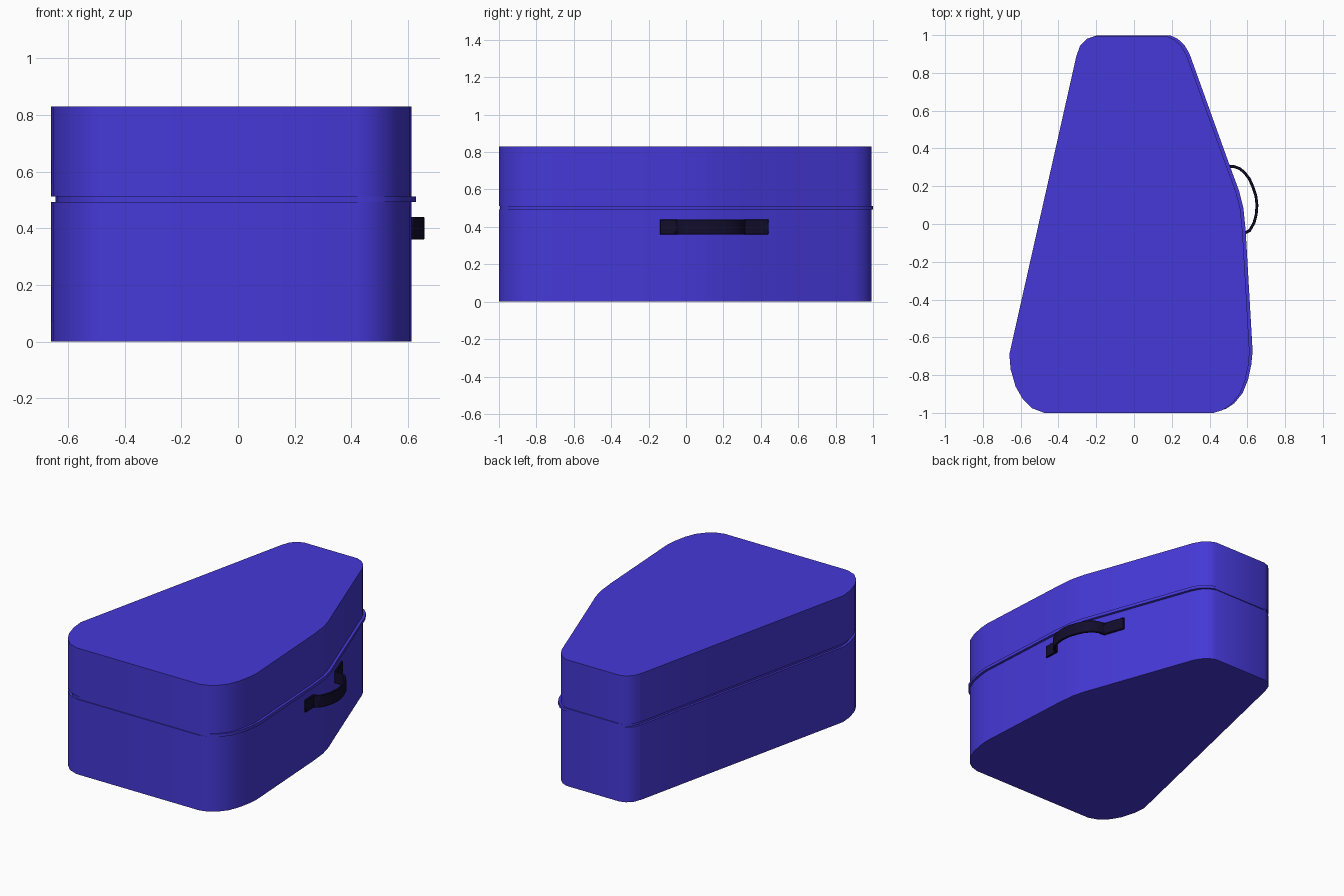
import bpy, bmesh
from mathutils import Vector

if "Cube" in bpy.data.objects:
    bpy.data.objects.remove(bpy.data.objects["Cube"])


def material(name, rgb):
    m = bpy.data.materials.new(name)
    m.diffuse_color = (*rgb, 1)
    m.use_nodes = True
    m.node_tree.nodes["Principled BSDF"].inputs["Base Color"].default_value = m.diffuse_color
    return m


BLUE = material("blue_shell", (0.06, 0.04, 0.68))
BLACK = material("dark_grip", (0.006, 0.004, 0.025))

# Case outline seen from above, counter-clockwise
OUTLINE = [(-0.475, -1.0), (0.42, -1.0), (0.47, -0.985), (0.515, -0.955), (0.56, -0.9),
           (0.588, -0.83), (0.605, -0.75), (0.612, -0.68), (0.575, -0.04), (0.563, 0.08),
           (0.54, 0.17), (0.492, 0.3), (0.278, 0.895), (0.252, 0.94), (0.215, 0.975),
           (0.175, 0.993), (-0.21, 0.993), (-0.25, 0.98), (-0.285, 0.945), (-0.305, 0.89),
           (-0.66, -0.69), (-0.653, -0.77), (-0.627, -0.86), (-0.59, -0.925), (-0.54, -0.975)]


def extrude_outline(name, points, z0, z1, mat, shift=(0, 0)):
    bm = bmesh.new()
    face = bm.faces.new([bm.verts.new((x + shift[0], y + shift[1], z0)) for x, y in points])
    new = bmesh.ops.extrude_face_region(bm, geom=[face], use_keep_orig=True)["geom"]
    verts = [g for g in new if isinstance(g, bmesh.types.BMVert)]
    bmesh.ops.translate(bm, verts=verts, vec=(0, 0, z1 - z0))
    bmesh.ops.recalc_face_normals(bm, faces=bm.faces)
    mesh = bpy.data.meshes.new(name)
    bm.to_mesh(mesh)
    bm.free()
    ob = bpy.data.objects.new(name, mesh)
    bpy.context.collection.objects.link(ob)
    mesh.materials.append(mat)
    return ob


def ribbon(path, thickness):
    """Closed outline of a strip following the path, thickened to both sides."""
    pts = [Vector(p) for p in path]
    left, right = [], []
    for i, p in enumerate(pts):
        ins = (p - pts[i - 1]).normalized() if i else (pts[1] - p).normalized()
        out = (pts[i + 1] - p).normalized() if i < len(pts) - 1 else ins
        t = (ins + out).normalized()
        n = Vector((-t.y, t.x)) * thickness / 2 / max(0.6, t.dot(out))
        left.append(p + n)
        right.append(p - n)
    return left + right[::-1]


# Lower shell, lid, and the seam strip that sits slightly towards the handle side
parts = [extrude_outline("lower_shell", OUTLINE, 0.0, 0.493, BLUE),
         extrude_outline("lid", OUTLINE, 0.513, 0.83, BLUE),
         extrude_outline("seam_strip", OUTLINE, 0.493, 0.513, BLUE, (0.016, 0.006))]

# Carrying handle: bowed strap with flat tabs against the shell
HANDLE = [(0.585, -0.14), (0.581, -0.05), (0.612, -0.035), (0.635, 0.005), (0.647, 0.05),
          (0.651, 0.10), (0.646, 0.145), (0.63, 0.195), (0.61, 0.24), (0.585, 0.272),
          (0.56, 0.293), (0.53, 0.304), (0.495, 0.306), (0.449, 0.44)]
handle = extrude_outline("handle", ribbon(HANDLE, 0.015), 0.36, 0.44, BLACK)
bev = handle.modifiers.new("soft_edges", "BEVEL")
bev.width = 0.003
bev.limit_method = "ANGLE"
parts.append(handle)

for ob in parts:
    bpy.ops.object.select_all(action="DESELECT")
    ob.select_set(True)
    bpy.context.view_layer.objects.active = ob
    bpy.ops.object.shade_smooth_by_angle()
